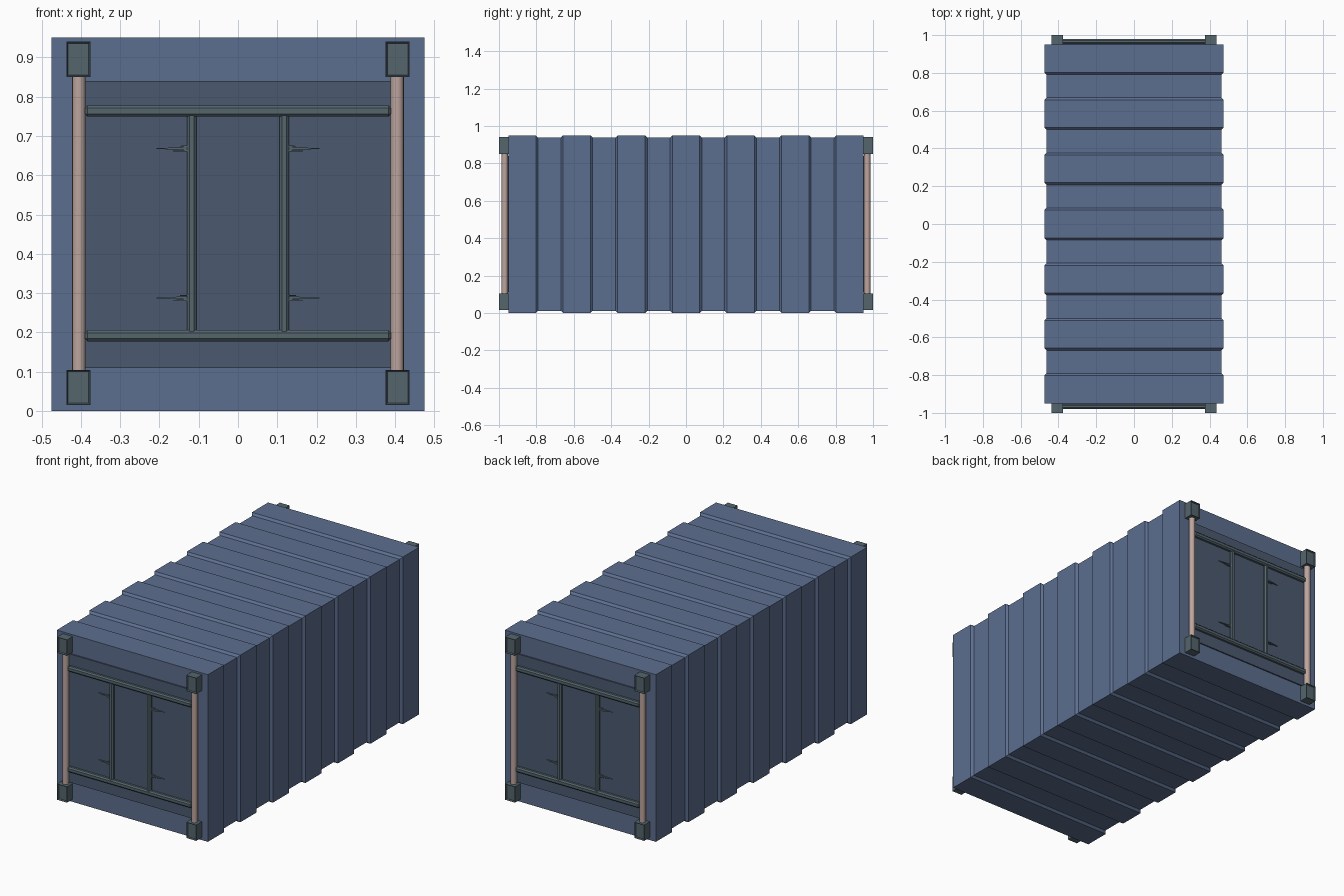
import bpy, bmesh, math
from mathutils import Matrix

if "Cube" in bpy.data.objects:
    bpy.data.objects.remove(bpy.data.objects["Cube"])


def material(name, rgb):
    m = bpy.data.materials.new(name)
    m.diffuse_color = (*rgb, 1)
    m.use_nodes = True
    m.node_tree.nodes["Principled BSDF"].inputs["Base Color"].default_value = m.diffuse_color
    return m


BLUE = material("blue_paint", (0.107, 0.156, 0.274))
DOOR = material("door_paint", (0.069, 0.102, 0.162))
STEEL = material("steel", (0.09, 0.133, 0.155))
POST = material("post_paint", (0.51, 0.376, 0.342))


def finish(bm, name, mat):
    bmesh.ops.recalc_face_normals(bm, faces=bm.faces)
    me = bpy.data.meshes.new(name)
    bm.to_mesh(me)
    bm.free()
    me.materials.append(mat)
    ob = bpy.data.objects.new(name, me)
    bpy.context.collection.objects.link(ob)
    return ob


def box(name, x, y, z, mat, bevel=0):
    bm = bmesh.new()
    bmesh.ops.create_cube(bm, size=1)
    for v in bm.verts:
        v.co = [(r[0] + r[1]) / 2 + c * (r[1] - r[0]) for r, c in zip((x, y, z), v.co)]
    if bevel:
        bmesh.ops.bevel(bm, geom=bm.edges[:], offset=bevel, segments=1, affect='EDGES')
    return finish(bm, name, mat)


def mirrored(ob, x=True, y=True):
    m = ob.modifiers.new("mirror", 'MIRROR')
    m.use_axis = (x, y, False)
    # mirror about the world origin, since every mesh keeps its origin there
    return ob


# Corrugated body: rectangular rings stepping in and out along y
PITCH, HALF, SLOPE, DEPTH = 0.292, 0.073, 0.012, 0.012
stations = []
for i in range(-3, 4):
    c = i * PITCH
    if i > -3:
        stations.append((c - HALF - SLOPE, DEPTH))
    stations += [(c - HALF, 0), (c + HALF, 0)]
    if i < 3:
        stations.append((c + HALF + SLOPE, DEPTH))
bm = bmesh.new()
rings = []
for y, d in stations:
    w = 0.475 - d
    rings.append([bm.verts.new((x, y, z)) for x, z in
                  ((-w, d), (w, d), (w, 0.95 - d), (-w, 0.95 - d))])
for a, b in zip(rings, rings[1:]):
    for k in range(4):
        n = (k + 1) % 4
        bm.faces.new((a[k], a[n], b[n], b[k]))
bm.faces.new(rings[0])
bm.faces.new(rings[-1])
finish(bm, "corrugated_body", BLUE)

# Door panels on both ends
mirrored(box("door_panel", (-0.40, 0.40), (-0.956, -0.945), (0.11, 0.84), DOOR), x=False)

# Corner castings with a shallow sloped pocket on the outer face
for label, z in (("lower", (0.015, 0.105)), ("upper", (0.85, 0.94))):
    ob = box(label + "_corner_casting", (0.375, 0.437), (-1.0, -0.945), z, STEEL)
    bm = bmesh.new()
    bm.from_mesh(ob.data)
    bm.normal_update()
    face = [f for f in bm.faces if f.normal.y < -0.9]
    bmesh.ops.inset_region(bm, faces=face, thickness=0.003)
    bmesh.ops.inset_region(bm, faces=face, thickness=0.004, depth=-0.008)
    bm.to_mesh(ob.data)
    bm.free()
    mirrored(ob)

# Round corner posts
bm = bmesh.new()
bmesh.ops.create_cone(bm, cap_ends=True, segments=16, radius1=0.017, radius2=0.017, depth=0.76,
                      matrix=Matrix.Translation((0.405, -0.969, 0.4775)))
post = finish(bm, "corner_post", POST)
bpy.context.view_layer.objects.active = post
post.select_set(True)
bpy.ops.object.shade_smooth_by_angle(angle=math.radians(40))
mirrored(post)

# Horizontal rails and vertical locking bars
for label, z in (("lower", (0.177, 0.206)), ("upper", (0.749, 0.778))):
    mirrored(box(label + "_door_rail", (-0.39, 0.39), (-0.979, -0.953), z, STEEL, 0.007),
             x=False)
mirrored(box("locking_bar", (0.106, 0.130), (-0.975, -0.953), (0.195, 0.76), STEEL, 0.006))

# Tapered latch handles, with shorter lugs above and below
for label, z in (("lower", 0.288), ("upper", 0.668)):
    bm = bmesh.new()
    for x1, dz, h in ((0.207, 0, 0.004), (0.147, 0.006, 0.002), (0.165, -0.006, 0.002)):
        root = [bm.verts.new((0.125, y, z + dz + s * h)) for y, s in
                ((-0.953, -1), (-0.968, -1), (-0.968, 1), (-0.953, 1))]
        tip = [bm.verts.new((x1, y, z + dz + s * 0.001)) for y, s in
               ((-0.953, -1), (-0.960, -1), (-0.960, 1), (-0.953, 1))]
        for k in range(4):
            n = (k + 1) % 4
            bm.faces.new((root[k], root[n], tip[n], tip[k]))
        bm.faces.new(root)
        bm.faces.new(tip)
    mirrored(finish(bm, label + "_latch_handle", STEEL))
